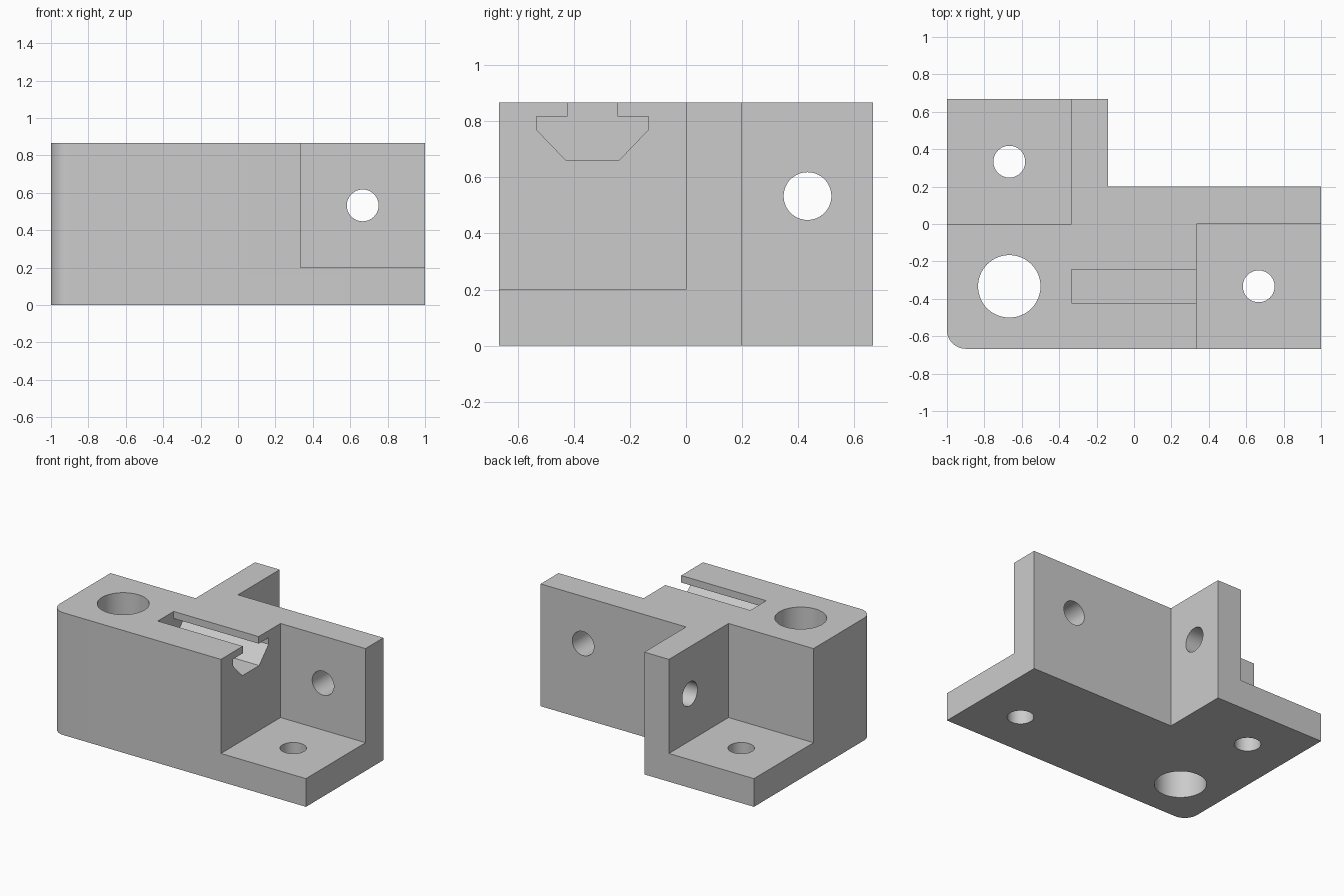
import bpy, bmesh, math
from mathutils import Vector

if "Cube" in bpy.data.objects:
    bpy.data.objects.remove(bpy.data.objects["Cube"], do_unlink=True)

grey = bpy.data.materials.new("plain grey")
grey.use_nodes = True
colour = (0.6, 0.6, 0.6, 1)
grey.diffuse_color = colour
grey.node_tree.nodes["Principled BSDF"].inputs["Base Color"].default_value = colour

H = 0.867      # total height
D = 0.667      # half depth
T = 0.2        # plate thickness
P = 1 / 3      # module of the pockets and holes


def prism(name, profile, low, high, axis="z"):
    """Extrude a 2D profile between two positions along an axis."""
    place = {"x": lambda u, v, w: (w, u, v),
             "y": lambda u, v, w: (u, w, v),
             "z": lambda u, v, w: (u, v, w)}[axis]
    bm = bmesh.new()
    face = bm.faces.new([bm.verts.new(place(u, v, low)) for u, v in profile])
    new = bmesh.ops.extrude_face_region(bm, geom=[face])["geom"]
    shift = Vector(place(0, 0, high - low))
    bmesh.ops.translate(bm, vec=shift, verts=[g for g in new if isinstance(g, bmesh.types.BMVert)])
    bmesh.ops.recalc_face_normals(bm, faces=bm.faces)
    mesh = bpy.data.meshes.new(name)
    bm.to_mesh(mesh)
    bm.free()
    mesh.materials.append(grey)
    obj = bpy.data.objects.new(name, mesh)
    bpy.context.collection.objects.link(obj)
    return obj


def arc(u, v, radius, start, end, steps):
    angles = [math.radians(start + (end - start) * i / steps) for i in range(steps + 1)]
    return [(u + radius * math.cos(a), v + radius * math.sin(a)) for a in angles]


def rectangle(u0, u1, v0, v1):
    return [(u0, v0), (u1, v0), (u1, v1), (u0, v1)]


def hole(name, u, v, radius, low, high, axis):
    return prism(name, arc(u, v, radius, 0, 360, 64)[:-1], low, high, axis)


# L-shaped block with one rounded corner
outline = arc(-0.9, 0.1 - D, 0.1, 180, 270, 16)
outline += [(1, -D), (1, T), (-0.14, T), (-0.14, D), (-1, D)]
body = prism("bracket_body", outline, 0, H)

# T-slot section, mirrored about its centre line
half = [(0.094, 0.66), (0.2, 0.77), (0.2, 0.817), (0.089, 0.817), (0.089, 1)]
slot = [(-P + u, v) for u, v in half] + [(-P - u, v) for u, v in reversed(half)]

# Pockets, slot and bolt holes to remove
cutters = [
    prism("left_pocket_cutter", rectangle(P, 1.2, -1, 0), T, 1),
    prism("rear_pocket_cutter", rectangle(-1.2, -P, 0, 1), T, 1),
    prism("slot_cutter", slot, -P, 0.5, "x"),
    hole("large_bore_cutter", -2 * P, -P, 0.167, -0.1, 1, "z"),
    hole("rear_floor_hole_cutter", -2 * P, P, 0.085, -0.1, 0.5, "z"),
    hole("left_floor_hole_cutter", 2 * P, -P, 0.085, -0.1, 0.5, "z"),
    hole("rear_wall_hole_cutter", 0.433, 0.533, 0.085, -0.5, 0.1, "x"),
    hole("left_wall_hole_cutter", 2 * P, 0.533, 0.085, -0.1, 0.4, "y"),
]

bpy.ops.object.select_all(action="DESELECT")
body.select_set(True)
bpy.context.view_layer.objects.active = body
for cutter in cutters:
    cutter.hide_render = True
    cut = body.modifiers.new(cutter.name, "BOOLEAN")
    cut.operation = "DIFFERENCE"
    cut.solver = "EXACT"
    cut.object = cutter
    bpy.ops.object.modifier_apply(modifier=cut.name)
    bpy.data.objects.remove(cutter, do_unlink=True)

# Smooth bores and corner, crisp edges elsewhere
bpy.ops.object.shade_smooth_by_angle(angle=math.radians(30))
